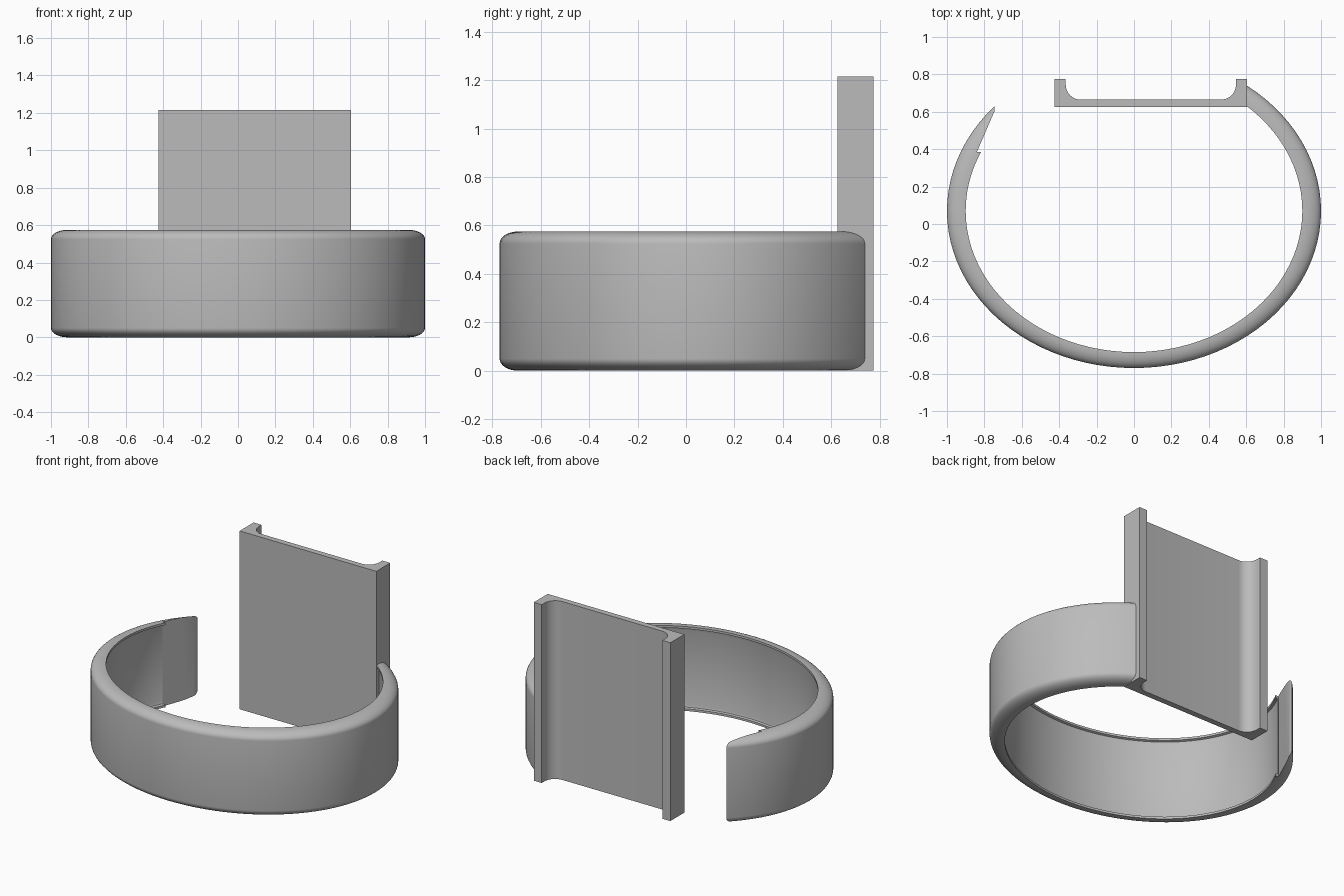
import bpy
import bmesh
from math import sin, cos, pi

cube = bpy.data.objects.get("Cube")
if cube:
    bpy.data.objects.remove(cube, do_unlink=True)

grey = bpy.data.materials.new("plain_grey")
grey.use_nodes = True
grey.diffuse_color = (0.5, 0.5, 0.5, 1)
grey.node_tree.nodes["Principled BSDF"].inputs["Base Color"].default_value = (0.5, 0.5, 0.5, 1)

H = 0.575      # band height
THICK = 0.1    # band thickness at the lips


def finish(name, bm):
    bmesh.ops.recalc_face_normals(bm, faces=bm.faces)
    mesh = bpy.data.meshes.new(name)
    bm.to_mesh(mesh)
    bm.free()
    obj = bpy.data.objects.new(name, mesh)
    bpy.context.collection.objects.link(obj)
    mesh.materials.append(grey)
    return obj


def prism(name, outline, z0, z1):
    bm = bmesh.new()
    face = bm.faces.new([bm.verts.new((x, y, z0)) for x, y in outline])
    top = bmesh.ops.extrude_face_region(bm, geom=[face])["geom"]
    verts = [v for v in top if isinstance(v, bmesh.types.BMVert)]
    bmesh.ops.translate(bm, verts=verts, vec=(0, 0, z1 - z0))
    return finish(name, bm)


def shade(obj):
    bpy.ops.object.select_all(action="DESELECT")
    obj.select_set(True)
    bpy.context.view_layer.objects.active = obj
    bpy.ops.object.shade_smooth_by_angle(angle=pi / 6)


# Band section: (depth inward from the outer wall, height), rounded outside, lipped inside
corner = [(0.09 * (1 - sin(a)), 0.05 * (1 - cos(a)))
          for a in (pi / 2 * i / 8 for i in range(9))]
lower = [(THICK - 0.02, 0.035), (THICK - 0.015, 0.02), (THICK, 0.015), (THICK, 0)] + corner
section = lower + [(d, H - z) for d, z in reversed(lower)]

# Oval band swept around the section
STEPS = 96
bm = bmesh.new()
rings = []
for i in range(STEPS):
    a = 2 * pi * i / STEPS
    rings.append([bm.verts.new(((1 - d) * cos(a), 0.07 + (0.84 - 0.85 * d) * sin(a), z))
                  for d, z in section])
n = len(section)
for i in range(STEPS):
    r, s = rings[i], rings[(i + 1) % STEPS]
    for j in range(n):
        k = (j + 1) % n
        bm.faces.new((r[j], r[k], s[k], s[j]))
band = finish("band", bm)

# Opening at the back, with a slanted cut that thins the free end
opening = prism("opening_cutter",
                [(0.6, 1.2), (0.6, 0.2), (-0.7, 0.3), (-0.78, 0.385),
                 (-0.84, 0.385), (-0.745, 0.605), (-0.745, 1.2)], -0.5, 1.5)
opening.hide_render = True
opening.hide_viewport = True
cut = band.modifiers.new("opening", "BOOLEAN")
cut.operation = "DIFFERENCE"
cut.solver = "EXACT"
cut.object = opening
bpy.context.view_layer.objects.active = band
bpy.ops.object.modifier_apply(modifier=cut.name)
bpy.data.objects.remove(opening, do_unlink=True)
shade(band)

# Channel plate with flanges and filleted inner corners
MID, HALF, R = 0.09, 0.515, 0.08
FRONT, WEB, BACK = 0.625, 0.665, 0.775
inner = HALF - 0.06
half = [(HALF, FRONT), (HALF, BACK), (inner, BACK)]
half += [(inner - R * (1 - cos(a)), WEB + R * (1 - sin(a)))
         for a in (pi / 2 * i / 10 for i in range(11))]
outline = [(MID + x, y) for x, y in half] + [(MID - x, y) for x, y in reversed(half)]
shade(prism("channel_plate", outline, 0, 1.215))
